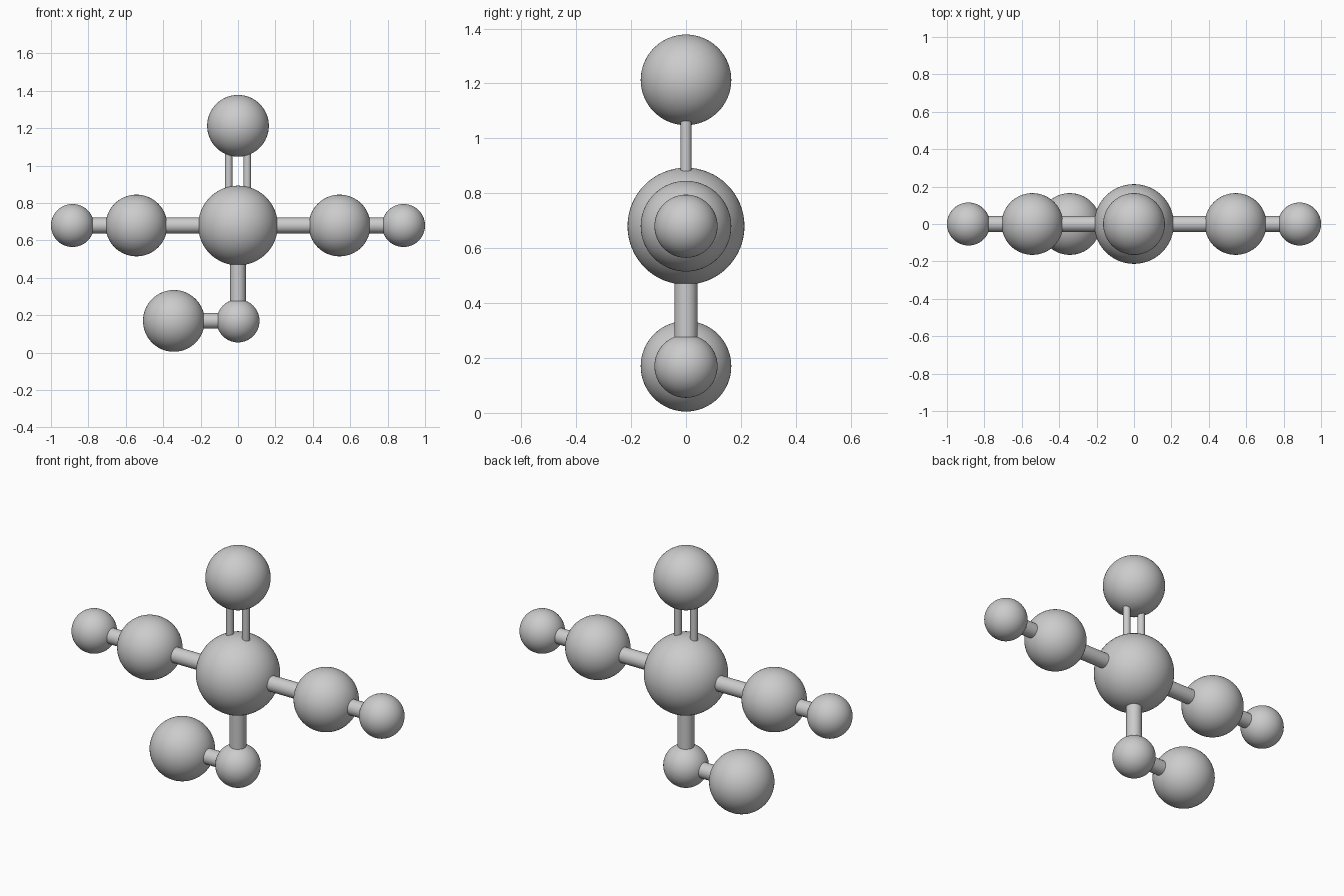
import bpy
from mathutils import Vector

cube = bpy.data.objects.get("Cube")
if cube:
    bpy.data.objects.remove(cube, do_unlink=True)

grey = bpy.data.materials.new("light grey")
grey.use_nodes = True
colour = (0.6, 0.6, 0.6, 1)
grey.diffuse_color = colour
grey.node_tree.nodes["Principled BSDF"].inputs["Base Color"].default_value = colour


def finish(name):
    obj = bpy.context.object
    obj.name = name
    obj.data.materials.append(grey)
    bpy.ops.object.shade_smooth_by_angle()


def ball(name, x, z, radius):
    bpy.ops.mesh.primitive_uv_sphere_add(
        segments=64, ring_count=32, radius=radius, location=(x, 0, z))
    finish(name)


def rod(name, start, end, radius):
    a, b = Vector((start[0], 0, start[1])), Vector((end[0], 0, end[1]))
    bpy.ops.mesh.primitive_cylinder_add(
        vertices=32, radius=radius, depth=(b - a).length, location=(a + b) / 2,
        rotation=(b - a).to_track_quat('Z', 'Y').to_euler())
    finish(name)


MID, LOW, TOP = 0.68, 0.17, 1.213
BIG, SMALL, ROD = 0.165, 0.115, 0.042

# Central column of balls
ball("centre_ball", 0, MID, 0.213)
ball("top_ball", 0, TOP, BIG)
ball("lower_ball", 0, LOW, SMALL)
ball("lower_side_ball", -0.343, LOW, BIG)
rod("lower_rod", (0, LOW), (0, MID), ROD)
rod("lower_side_rod", (-0.343, LOW), (0, LOW), ROD)

# Matching arms and the pair of thin upper rods
for side, s in (("left", 1), ("right", -1)):
    ball(side + "_inner_ball", s * 0.543, MID, BIG)
    ball(side + "_outer_ball", s * 0.885, MID, SMALL)
    rod(side + "_arm_rod", (0, MID), (s * 0.885, MID), ROD)
    rod(side + "_upper_rod", (s * 0.05, MID), (s * 0.05, TOP), 0.02)
